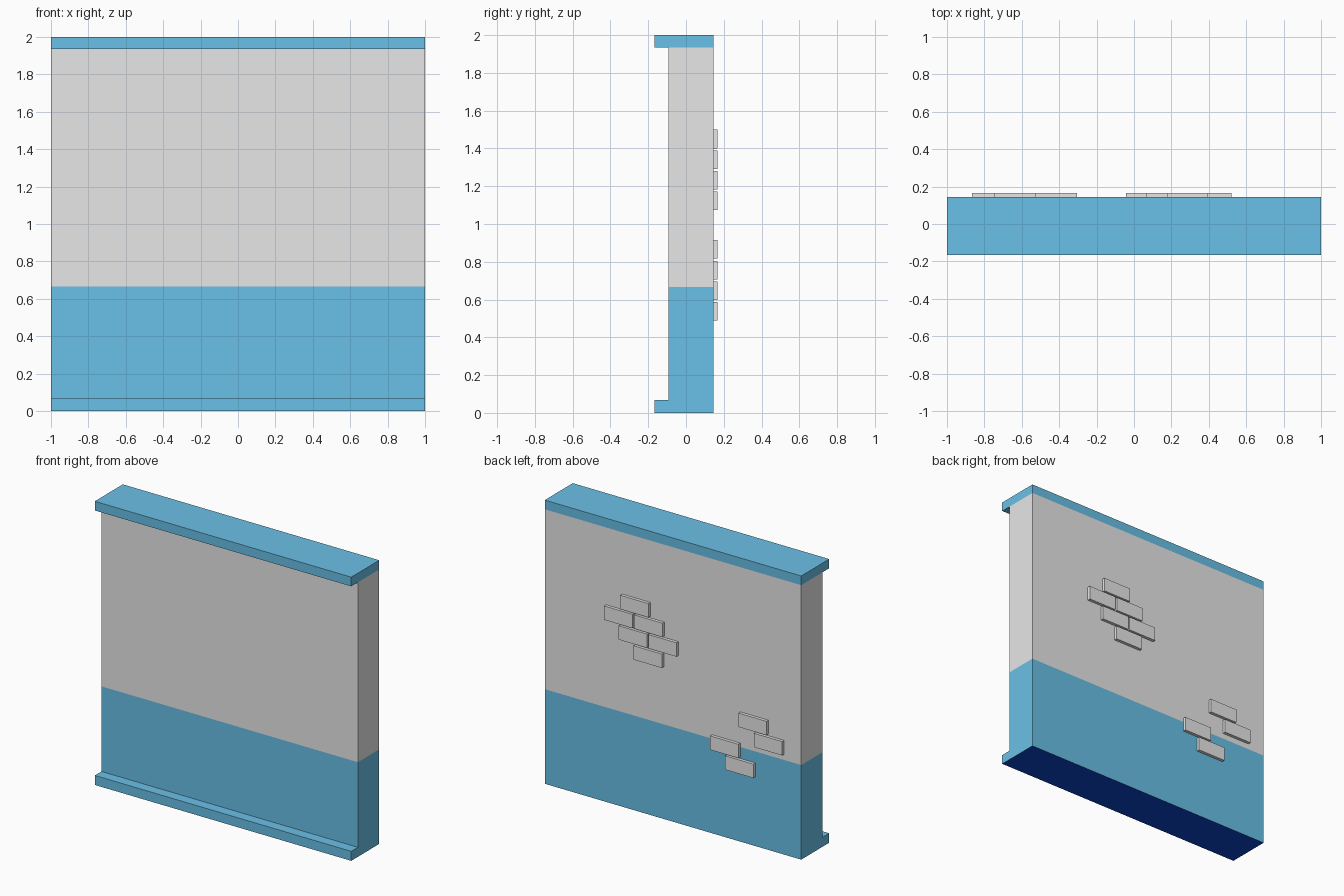
import bpy, bmesh
from mathutils import Vector

if "Cube" in bpy.data.objects:
    bpy.data.objects.remove(bpy.data.objects["Cube"])


def material(name, rgb):
    m = bpy.data.materials.new(name)
    m.diffuse_color = (*rgb, 1.0)
    m.use_nodes = True
    m.node_tree.nodes["Principled BSDF"].inputs["Base Color"].default_value = m.diffuse_color
    return m


GREY = material("plaster grey", (0.8, 0.8, 0.8))
BLUE = material("sky blue", (0.147, 0.539, 0.815))
NAVY = material("deep blue", (0.003, 0.062, 0.62))

FRONT, BACK, LIP = -0.093, 0.145, -0.167   # wall front, wall back, ledge front
TRIM, CAP, SPLIT = 0.067, 1.935, 0.667     # heights of ledges and paint line


def add_object(name, bm, mats):
    bmesh.ops.recalc_face_normals(bm, faces=bm.faces)
    mesh = bpy.data.meshes.new(name)
    bm.to_mesh(mesh)
    bm.free()
    for m in mats:
        mesh.materials.append(m)
    ob = bpy.data.objects.new(name, mesh)
    bpy.context.collection.objects.link(ob)
    return ob


# Wall with bottom and top ledges: one C-shaped profile extruded along x
profile = [(LIP, 0), (BACK, 0), (BACK, 2), (LIP, 2),
           (LIP, CAP), (FRONT, CAP), (FRONT, TRIM), (LIP, TRIM)]
bm = bmesh.new()
face = bm.faces.new([bm.verts.new((-1, y, z)) for y, z in profile])
ext = bmesh.ops.extrude_face_region(bm, geom=[face])
bmesh.ops.translate(bm, vec=(2, 0, 0),
                    verts=[v for v in ext["geom"] if isinstance(v, bmesh.types.BMVert)])
# Cut at the paint lines
for z in (TRIM, SPLIT, CAP):
    bmesh.ops.bisect_plane(bm, geom=bm.verts[:] + bm.edges[:] + bm.faces[:], dist=1e-5,
                           plane_co=Vector((0, 0, z)), plane_no=Vector((0, 0, 1)))
bmesh.ops.recalc_face_normals(bm, faces=bm.faces)
# Colour by height: grey band between the blue base and cap, deep blue underside
for f in bm.faces:
    z = f.calc_center_median().z
    if z < 0.001:
        f.material_index = 2
    elif SPLIT < z < CAP - 0.001:
        f.material_index = 0
    else:
        f.material_index = 1
add_object("wall", bm, [GREY, BLUE, NAVY])

# Raised bricks on the back: (left x, top z)
BRICK_W, BRICK_H, BRICK_OUT = 0.22, 0.098, 0.167


def brick_patch(name, bricks):
    bm = bmesh.new()
    for x, top in bricks:
        cube = bmesh.ops.create_cube(bm, size=1.0)["verts"]
        bmesh.ops.scale(bm, vec=(BRICK_W, BRICK_OUT - BACK, BRICK_H), verts=cube)
        bmesh.ops.translate(bm, verts=cube, vec=(x + BRICK_W / 2, (BACK + BRICK_OUT) / 2,
                                                 top - BRICK_H / 2))
    return add_object(name, bm, [GREY])


brick_patch("upper_bricks", [(0.176, 1.499), (0.302, 1.390), (0.068, 1.390),
                             (0.188, 1.281), (-0.043, 1.281), (0.072, 1.171)])
brick_patch("lower_bricks", [(-0.745, 0.915), (-0.867, 0.805),
                             (-0.525, 0.695), (-0.642, 0.586)])
